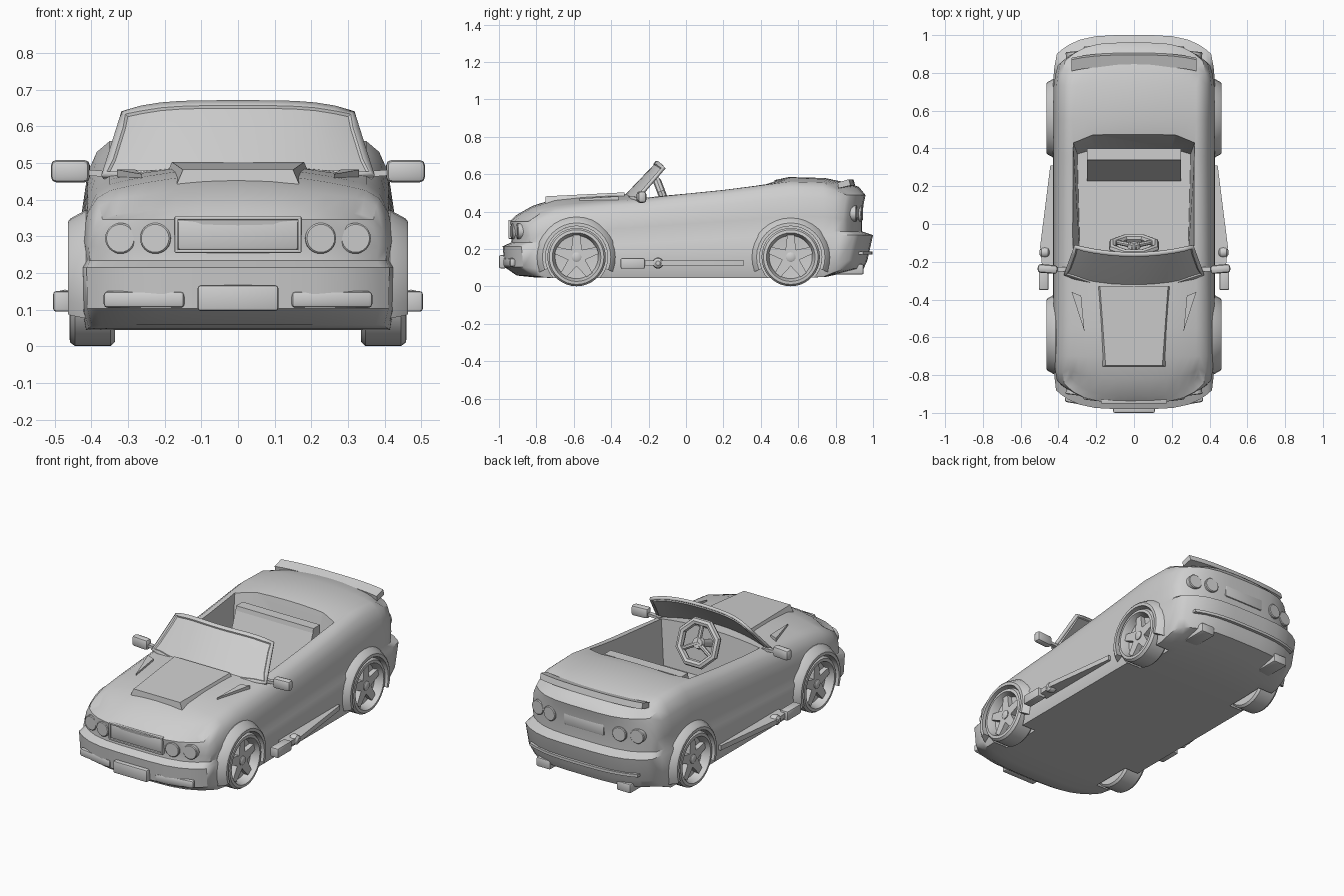
import bpy, bmesh, math
from mathutils import Vector, Matrix

if "Cube" in bpy.data.objects:
    bpy.data.objects.remove(bpy.data.objects["Cube"])

paint = bpy.data.materials.new("plain_grey")
paint.diffuse_color = (0.62, 0.62, 0.62, 1)
paint.use_nodes = True
paint.node_tree.nodes["Principled BSDF"].inputs["Base Color"].default_value = paint.diffuse_color


def finish(ob, angle=35):
    bpy.ops.object.select_all(action='DESELECT')
    ob.select_set(True)
    bpy.context.view_layer.objects.active = ob
    bpy.ops.object.shade_smooth_by_angle(angle=math.radians(angle))


def from_bm(name, bm, smooth=True):
    bmesh.ops.recalc_face_normals(bm, faces=bm.faces)
    me = bpy.data.meshes.new(name)
    bm.to_mesh(me)
    bm.free()
    me.materials.append(paint)
    ob = bpy.data.objects.new(name, me)
    bpy.context.collection.objects.link(ob)
    if smooth:
        finish(ob)
    return ob


def mesh(name, verts, faces, smooth=True):
    bm = bmesh.new()
    vs = [bm.verts.new(v) for v in verts]
    for f in faces:
        bm.faces.new([vs[i] for i in f])
    return from_bm(name, bm, smooth)


def loft(name, rings, smooth=True):
    """Closed rings of equal length joined and capped."""
    n, m = len(rings[0]), len(rings)
    faces = [(a * n + i, a * n + (i + 1) % n, (a + 1) * n + (i + 1) % n, (a + 1) * n + i)
             for a in range(m - 1) for i in range(n)]
    faces += [tuple(range(n)), tuple(range((m - 1) * n, m * n))]
    return mesh(name, [v for r in rings for v in r], faces, smooth)


def lathe(name, profile, centre, axis, n=32):
    """Profile of (along, radius) spun round an axis through centre."""
    q = Vector(axis).to_track_quat('Z', 'Y')
    c = Vector(centre)
    return loft(name, [[c + q @ Vector((r * math.cos(2 * math.pi * i / n),
                r * math.sin(2 * math.pi * i / n), t)) for i in range(n)] for t, r in profile])


def box(name, centre, size, rot=0, bevel=0.008):
    bm = bmesh.new()
    bmesh.ops.create_cube(bm, size=1, matrix=Matrix.Translation(centre)
                          @ Matrix.Rotation(rot, 4, 'Z') @ Matrix.Diagonal((*size, 1)))
    bmesh.ops.bevel(bm, geom=bm.edges[:], offset=bevel, segments=2, affect='EDGES', profile=0.5)
    return from_bm(name, bm)


def sweep(name, section, half, y0, bend):
    """Bar across the car, section of (dy, z), bowed in plan."""
    return loft(name, [[(half * k / 6, y0 + dy - bend * abs(k / 6) ** 3, z) for dy, z in section]
                       for k in range(-6, 7)])


# Body shell: a lattice of stations, heights and columns
stations = [(-.98, .36, .96, .02), (-.86, .4, .98, .03), (-.7, .425, 1, .045), (-.55, .442, 1, .045),
            (-.4, .455, 1, .04), (-.26, .465, 1, .03), (0, .495, 1, .005), (.2, .515, 1, .005),
            (.36, .535, 1, .01), (.55, .56, 1, .025), (.75, .555, 1, .025), (.9, .538, .98, .02),
            (1, .512, .95, .02)]
cols = [-1, -.94, -.85, -.7, -.5, -.25, 0, .25, .5, .7, .85, .94, 1]
widths = [.415, .428, .43, .42, .425, .41, .385, .35]
front_in = [.075, .01, 0, .045, .05, .04, .035, .07]
rear_in = [.05, .03, 0, .06, .06, .05, .04, .075]
NS, NR, NC = len(stations), len(widths), len(cols)


def body_point(i, j, k):
    y, top, scale, crown = stations[i]
    u = cols[k]
    t = min(max((y + .6) / 1.2, 0), 1)
    low, high = .215 + .06 * t, .235 + .06 * t
    rise = max(0, (y - .72) / .28) * .05 + max(0, (-y - .8) / .2) * .015
    z = [.045 + rise, .09 + rise, low, high][j] if j < 4 else high + (top - high) * [.3, .68, .89, 1][j - 4]
    if j == NR - 1:
        z += crown * (1 - u * u)
    end = min(max((abs(y) - .72) / .26, 0), 1)
    pull = (front_in if y < 0 else rear_in)[j] * end + .1 * u ** 4 * end
    return (u * widths[j] * scale, y - math.copysign(pull, y), z)


bm = bmesh.new()
cache = {}


def vert(*key):
    if key not in cache:
        cache[key] = bm.verts.new(body_point(*key))
    return cache[key]


for i in range(NS - 1):
    for j in (0, NR - 1):
        for k in range(NC - 1):
            bm.faces.new([vert(i, j, k), vert(i + 1, j, k), vert(i + 1, j, k + 1), vert(i, j, k + 1)])
    for k in (0, NC - 1):
        for j in range(NR - 1):
            bm.faces.new([vert(i, j, k), vert(i + 1, j, k), vert(i + 1, j + 1, k), vert(i, j + 1, k)])
for i in (0, NS - 1):
    for j in range(NR - 1):
        for k in range(NC - 1):
            bm.faces.new([vert(i, j, k), vert(i, j + 1, k), vert(i, j + 1, k + 1), vert(i, j, k + 1)])
body = from_bm("body", bm, False)

# Wheel wells and cockpit cut from the shell
AXLES, WZ = (-.585, .56), .157
cutters = [lathe("well_cutter", [(0, .166), (.3, .166)], (s * .325, y, WZ), (s, 0, 0))
           for s in (1, -1) for y in AXLES]
floor = [(-.285, -.2), (.285, -.2), (.3, .37), (.2, .4), (-.2, .4), (-.3, .37)]
rim = [(-.335, -.24), (.335, -.24), (.325, .44), (.22, .48), (-.22, .48), (-.325, .44)]
cutters.append(loft("cockpit_cutter", [[(x, y, .22) for x, y in floor], [(x, y, .6) for x, y in rim]]))
for c in cutters:
    c.hide_render = True
    m = body.modifiers.new("cut", 'BOOLEAN')
    m.object, m.operation, m.solver = c, 'DIFFERENCE', 'EXACT'
    bpy.context.view_layer.objects.active = body
    bpy.ops.object.modifier_apply(modifier=m.name)
for c in cutters:
    bpy.data.objects.remove(c)
finish(body, 38)

# Wheels, five-point rims and arch flares
tyre = [(0, .06), (0, .145), (.012, .156), (.108, .156), (.122, .146), (.124, .13), (.112, .124),
        (.075, .115), (.068, .03)]
arch = [(.215, .415), (.192, .457), (.183, .464), (.166, .464), (.166, .37), (.205, .37)]
for s, side in ((1, "right"), (-1, "left")):
    for y, end in zip(AXLES, ("front", "rear")):
        lathe(f"{end}_wheel_{side}", tyre, (s * .336, y, WZ), (s, 0, 0), 36)
        star = []
        for k in range(5):
            a = math.pi / 2 + k * math.tau / 5
            for da, r in ((-.16, .119), (.16, .119), (math.pi / 5, .048)):
                star.append((y + r * math.cos(a + da), WZ + r * math.sin(a + da)))
        loft(f"{end}_rim_star_{side}", [[(s * x, p, q) for p, q in star] for x in (.40, .437)], False)
        lathe(f"{end}_hub_{side}", [(0, .026), (.04, .026), (.045, .018)], (s * .402, y, WZ), (s, 0, 0), 16)
        rings = []
        for k in range(21):
            a = math.radians(-22 + k * 224 / 20)
            rings.append([(s * x, y + r * math.cos(a), WZ + r * math.sin(a)) for r, x in arch])
        loft(f"{end}_arch_flare_{side}", rings)

    # Side exhaust, sill blade and tail pipe
    box(f"side_exhaust_box_{side}", (s * .478, -.285, .123), (.052, .13, .056))
    lathe(f"side_exhaust_joint_{side}", [(-.028, .012), (-.018, .026), (0, .03), (.018, .026), (.028, .012)],
          (s * .472, -.15, .125), (1, 0, 0), 16)
    blade = [(.41, -.24), (.485, -.24), (.497, -.12), (.443, .31), (.41, .31)]
    loft(f"sill_blade_{side}", [[(s * x, y, z) for x, y in blade] for z in (.112, .14)])
    box(f"tail_pipe_{side}", (s * .26, .87, .092), (.09, .16, .054))

    # Door mirror and its arm
    box(f"mirror_{side}", (s * .457, -.238, .478), (.106, .046, .062), s * .08, .016)
    loft(f"mirror_arm_{side}", [[(s * x, -.24 + dy, z + dz) for dy, dz in
         ((-.012, -.008), (.012, -.008), (.012, .008), (-.012, .008))] for x, z in ((.33, .468), (.42, .475))])

    # Round lamps, fog lamps and bonnet vents
    for x, yf, yr in ((.225, -.926, .935), (.32, -.897, .906)):
        lens = [(-.05, .042), (.004, .042), (.008, .038)]
        lathe(f"headlamp_{side}", lens, (s * x, yf, .295), (s * .12, -1, 0), 24)
        lathe(f"tail_lamp_{side}", lens, (s * x, yr, .39), (s * .12, 1, 0), 24)
    box(f"fog_lamp_{side}", (s * .255, -.945, .128), (.225, .03, .046), s * .17, .012)
    vent = [(.33, -.36), (.28, -.38), (.262, -.57)]
    loft(f"bonnet_vent_{side}", [[(s * x, y, z - .012 * (y < -.5)) for x, y in vent]
                                 for z in (.44, .482)], False)

# Grille with raised surround, number plates
box("grille", (0, -.927, .305), (.33, .03, .085))
for z in (.26, .35):
    box("grille_surround_bar", (0, -.93, z), (.345, .04, .01), 0, .003)
for x in (-.168, .168):
    box("grille_surround_post", (x, -.93, .305), (.01, .04, .09), 0, .003)
box("front_plate", (0, -.98, .132), (.22, .04, .07))
box("rear_plate", (0, .937, .39), (.26, .02, .07))

# Rear bumper ridge and boot spoiler
sweep("rear_bumper_ridge", [(-.04, .172), (.006, .172), (.006, .188), (-.04, .188)], .35, .99, .05)
sweep("boot_spoiler", [(-.035, .555), (.025, .573), (.035, .54), (-.03, .525)], .33, .87, .025)

# Bonnet scoop
loft("bonnet_scoop", [[(-.17, -.755, .435), (.17, -.755, .435), (.15, -.75, .482), (-.15, -.75, .482)],
                      [(-.2, -.33, .46), (.2, -.33, .46), (.18, -.33, .503), (-.18, -.33, .503)]], False)

# Windscreen: bowed pane inset in its frame
bm = bmesh.new()
grid = []
for r in range(5):
    t = r / 4
    row = []
    for k in range(-6, 7):
        u = k / 6
        row.append(bm.verts.new((u * (.37 - .055 * t), -.35 + .085 * u * u + t * (.195 - .045 * u * u),
                                 .462 + t * (.204 - .03 * u ** 4))))
    grid.append(row)
for r in range(4):
    for k in range(12):
        bm.faces.new([grid[r][k], grid[r][k + 1], grid[r + 1][k + 1], grid[r + 1][k]])
bmesh.ops.recalc_face_normals(bm, faces=bm.faces)
bmesh.ops.inset_region(bm, faces=bm.faces[:], thickness=.016, use_boundary=True)
inner = [f for f in bm.faces if not any(e.is_boundary for e in f.edges)]
bmesh.ops.inset_region(bm, faces=inner, thickness=.005, depth=-.006, use_boundary=True)
screen = from_bm("windscreen", bm)
sol = screen.modifiers.new("thickness", 'SOLIDIFY')
sol.thickness, sol.offset = .016, 0

# Rear seat
seat = [(.40, .2), (.40, .525), (.34, .525), (.335, .5), (.22, .2)]
loft("rear_seat", [[(x, y, z) for y, z in seat] for x in (-.25, .25)], False)

# Steering wheel: octagonal ring, spokes, hub and column
centre, axis = Vector((0, -.115, .46)), Vector((0, .92, .35)).normalized()
turn = axis.to_track_quat('Z', 'Y')
verts, faces = [], []
for i in range(8):
    a = (i + .5) * math.tau / 8
    for j in range(8):
        b = j * math.tau / 8
        r = .12 + .022 * math.cos(b)
        verts.append(centre + turn @ Vector((r * math.cos(a), r * math.sin(a), .022 * math.sin(b))))
        faces.append((i * 8 + j, i * 8 + (j + 1) % 8, (i + 1) % 8 * 8 + (j + 1) % 8, (i + 1) % 8 * 8 + j))
mesh("steering_ring", verts, faces)
for k in range(3):
    a = math.pi / 2 + k * math.tau / 3
    d = turn @ Vector((math.cos(a), math.sin(a), 0))
    lathe("steering_spoke", [(0, .014), (.11, .012)], centre, d, 8)
lathe("steering_hub", [(-.13, .022), (-.015, .022), (-.01, .035), (.012, .03)], centre, axis, 12)
